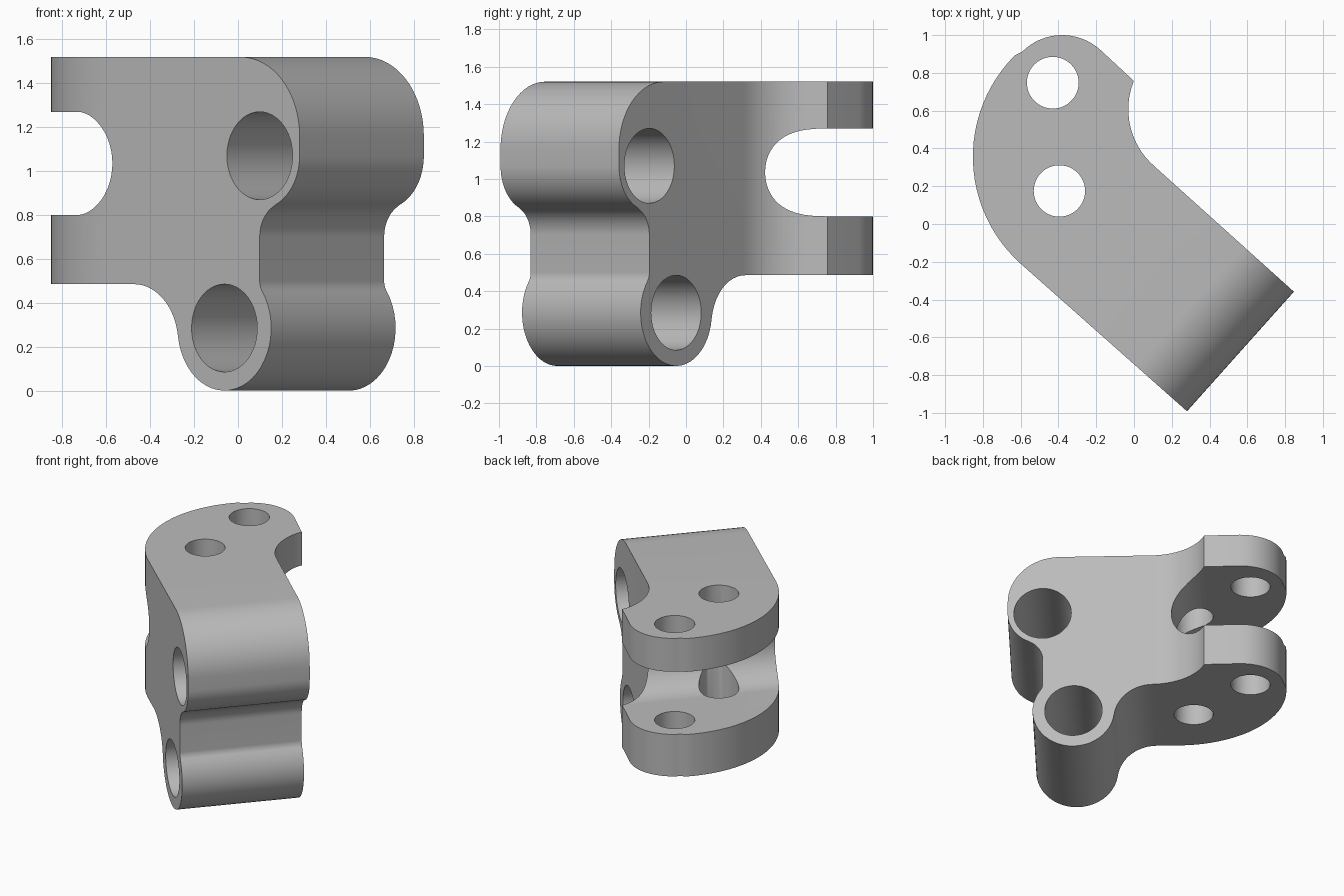
import bpy, bmesh, math
from mathutils import Vector

if "Cube" in bpy.data.objects:
    bpy.data.objects.remove(bpy.data.objects["Cube"])

# The bar runs along D, its bores run along W, both horizontal
A = math.radians(41.8)
D = Vector((math.cos(A), -math.sin(A), 0))
W = Vector((math.sin(A), math.cos(A), 0))
X, Y, Z = Vector((1, 0, 0)), Vector((0, 1, 0)), Vector((0, 0, 1))

grey = bpy.data.materials.new("plain grey")
grey.use_nodes = True
grey.diffuse_color = (0.5, 0.5, 0.5, 1)
grey.node_tree.nodes["Principled BSDF"].inputs["Base Color"].default_value = grey.diffuse_color


def arc(cx, cy, r, start, end, steps=16):
    """Points on an arc, angles in degrees."""
    angles = [math.radians(start + (end - start) * i / steps) for i in range(steps + 1)]
    return [(cx + r * math.cos(a), cy + r * math.sin(a)) for a in angles]


def circle(cx, cy, r):
    return arc(cx, cy, r, 0, 360, 48)[:-1]


def heading(from_point, to_point):
    return math.degrees(math.atan2(to_point[1] - from_point[1], to_point[0] - from_point[0]))


def prism(name, outline, u, v, n, low, high):
    """Extrude an outline drawn on axes u, v along n."""
    bm = bmesh.new()
    face = bm.faces.new([bm.verts.new(u * p + v * q + n * low) for p, q in outline])
    moved = bmesh.ops.extrude_face_region(bm, geom=[face])["geom"]
    bmesh.ops.translate(bm, vec=n * (high - low),
                        verts=[e for e in moved if isinstance(e, bmesh.types.BMVert)])
    bmesh.ops.recalc_face_normals(bm, faces=bm.faces)
    mesh = bpy.data.meshes.new(name)
    bm.to_mesh(mesh)
    bm.free()
    mesh.materials.append(grey)
    obj = bpy.data.objects.new(name, mesh)
    bpy.context.collection.objects.link(obj)
    return obj


# Plan of the body: bar, inner fillet, rounded ear and broad outer curve
turn = math.degrees(A)
plan = [(0.377, -1.077), (0.945, -0.447)]
plan += arc(0.37, 0.608, 0.4, 270 - turn, 158)
plan += arc(-0.38, 0.7, 0.3, 90 - turn, 135)
plan += arc(-0.093, 0.356, 0.76, 135, 270 - turn, 24)
bracket = prism("bracket_body", plan, X, Y, Z, -0.2, 1.8)

# Side profile: upper lobe, waist, lower lobe and fillet under the ear
upper, lower = (0.627, 1.07), (0.412, 0.285)
upper_fillet, lower_fillet = (0.784, 0.7), (0.707, 0.5)
ear_fillet = (-0.139, 0.215)
to_upper = heading(upper, upper_fillet)
to_lower = heading(lower, lower_fillet)
to_ear = heading(lower, ear_fillet) % 360
profile = [(-1.5, 1.52)]
profile += arc(0.51, 1.16, 0.36, 90, 0)
profile += arc(*upper, 0.243, 0, to_upper)
profile += arc(*upper_fillet, 0.157, to_upper + 180, 180)[1:]
profile += arc(*lower_fillet, 0.08, 180, to_lower + 180)
profile += arc(*lower, 0.285, to_lower, to_ear - 360, 28)[1:]
profile += arc(*ear_fillet, 0.27, to_ear - 180, 90)[1:]
profile += [(-1.5, 0.485)]

# Slot between the two ears, with a round inner end
slot = [(-1.6, 0.8)] + arc(-0.505, 1.035, 0.235, -90, 90, 24) + [(-1.6, 1.27)]

cutters = [
    ("INTERSECT", prism("profile_cutter", profile, D, Z, W, -1.5, 1.5)),
    ("DIFFERENCE", prism("slot_cutter", slot, D, Z, W, -1.6, 1.6)),
    ("DIFFERENCE", prism("upper_bore_cutter", circle(*upper, 0.2), D, Z, W, -1, 1)),
    ("DIFFERENCE", prism("lower_bore_cutter", circle(*lower, 0.2), D, Z, W, -1, 1)),
    ("DIFFERENCE", prism("outer_pin_cutter", circle(-0.43, 0.748, 0.137), X, Y, Z, -0.5, 2)),
    ("DIFFERENCE", prism("inner_pin_cutter", circle(-0.395, 0.175, 0.136), X, Y, Z, -0.5, 2)),
]

# Cut the body and clear the cutters away
bpy.ops.object.select_all(action="DESELECT")
bpy.context.view_layer.objects.active = bracket
bracket.select_set(True)
for operation, cutter in cutters:
    cutter.hide_render = True
    cut = bracket.modifiers.new(cutter.name, "BOOLEAN")
    cut.operation, cut.object, cut.solver = operation, cutter, "EXACT"
    bpy.ops.object.modifier_apply(modifier=cut.name)
    bpy.data.objects.remove(cutter)

bpy.ops.object.shade_smooth_by_angle(angle=math.radians(25))
